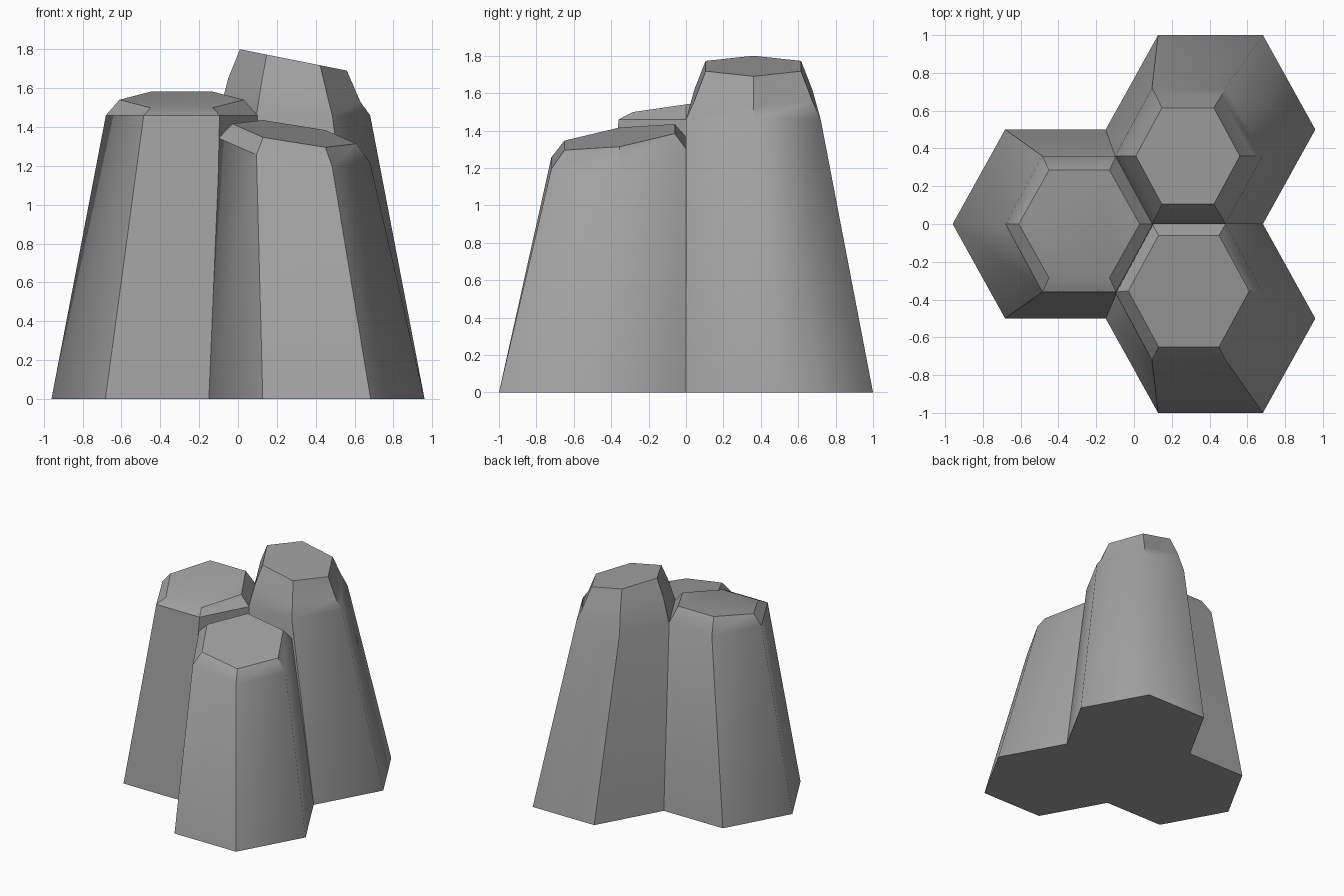
import bpy, bmesh, math
from mathutils import Vector

cube = bpy.data.objects.get("Cube")
if cube:
    bpy.data.objects.remove(cube, do_unlink=True)

stone = bpy.data.materials.new("grey_stone")
stone.use_nodes = True
GREY = (0.36, 0.36, 0.36, 1)
stone.diffuse_color = GREY
stone.node_tree.nodes["Principled BSDF"].inputs["Base Color"].default_value = GREY


def hex_ring(bm, cx, cy, z, rx, ry, tilt=(0, 0)):
    """Six-sided ring; tilt is the z slope along x and y."""
    ring = []
    for i in range(6):
        a = math.radians(60 * i)
        dx, dy = rx * math.cos(a), ry * math.sin(a) / math.sin(math.radians(60))
        ring.append(bm.verts.new((cx + dx, cy + dy, z + tilt[0] * dx + tilt[1] * dy)))
    return ring


def column(name, rings, soft_corners):
    """Closed column lofted through the rings, soft along chosen wall corners."""
    bm = bmesh.new()
    loops = [hex_ring(bm, *r) for r in rings]
    for low, high in zip(loops, loops[1:]):
        for i in range(6):
            j = (i + 1) % 6
            bm.faces.new((low[i], low[j], high[j], high[i]))
    bm.faces.new(loops[-1])
    bm.faces.new(loops[0][::-1])
    bm.normal_update()
    for f in bm.faces:
        f.smooth = True
    for e in bm.edges:
        e.smooth = e.calc_face_angle() < math.radians(30)
    for c in soft_corners:
        bm.edges.get((loops[0][c], loops[1][c])).smooth = True
    mesh = bpy.data.meshes.new(name)
    bm.to_mesh(mesh)
    bm.free()
    mesh.materials.append(stone)
    obj = bpy.data.objects.new(name, mesh)
    bpy.context.collection.objects.link(obj)


BASE = (0.555, 0.5)      # half width and half depth at the ground
SHOULDER = (0.39, 0.36)  # the same where the walls end

# Middle-height column with a gently tilted cap
column("right_column", [
    (-0.405, 0, 0, *BASE),
    (-0.29, 0, 1.46, *SHOULDER),
    (-0.29, 0, 1.54, 0.32, 0.285, (0, 0.145)),
], [3])

# Tallest column with a two-step shoulder
column("back_column", [
    (0.405, 0.5, 0, *BASE),
    (0.29, 0.36, 1.46, *SHOULDER),
    (0.29, 0.36, 1.59, 0.34, 0.315, (-0.18, 0)),
    (0.285, 0.36, 1.745, 0.275, 0.255, (-0.2, 0)),
], [0, 1])

# Shortest column, tilted down towards the front left
column("front_column", [
    (0.405, -0.5, 0, *BASE),
    (0.29, -0.36, 1.28, *SHOULDER, (-0.16, 0.15)),
    (0.29, -0.355, 1.365, 0.32, 0.295, (-0.16, 0.15)),
], [0, 3])
